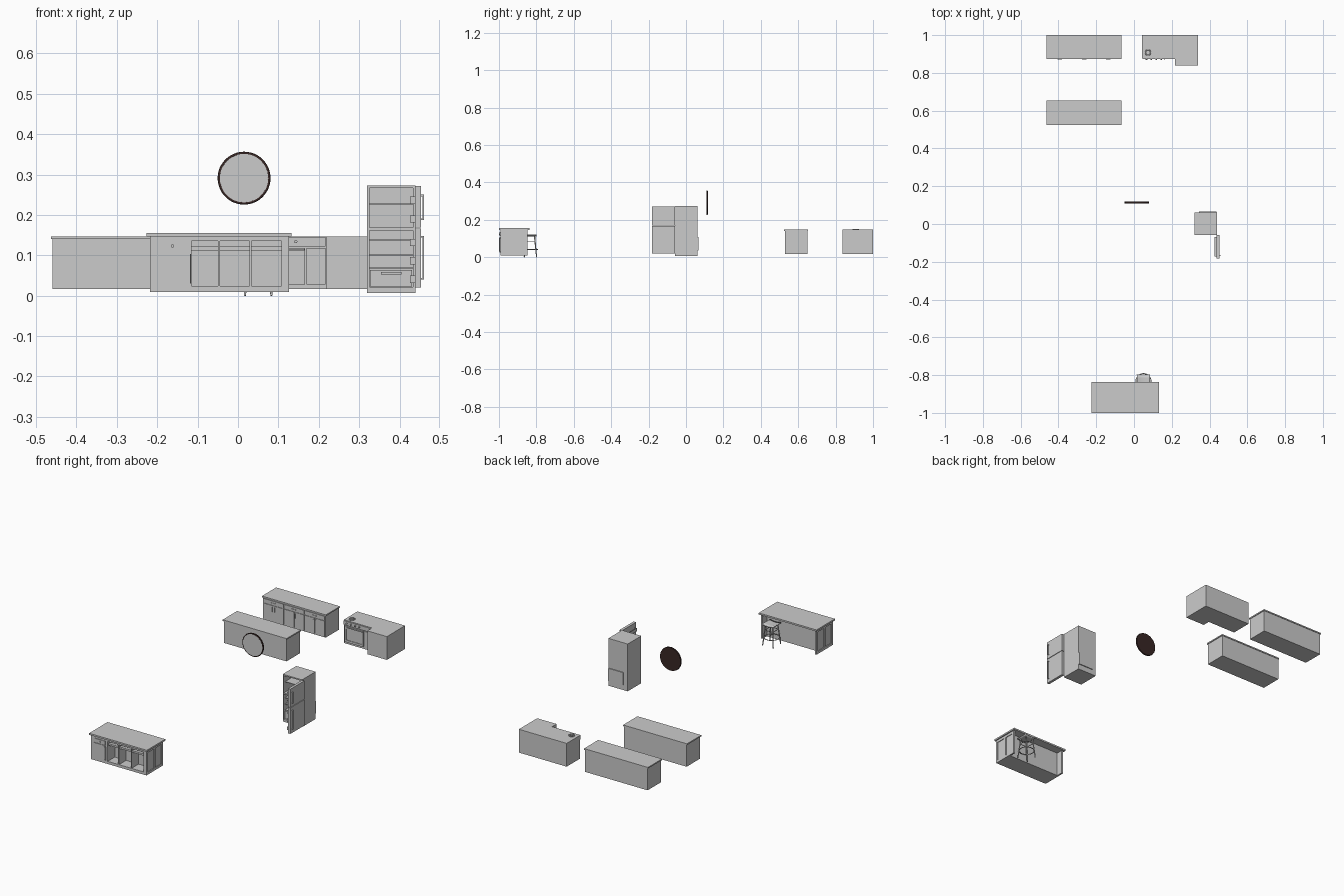
import bpy, bmesh, math
from mathutils import Vector, Matrix

if "Cube" in bpy.data.objects:
    bpy.data.objects.remove(bpy.data.objects["Cube"])


def finish(name, bm, mat=None, smooth=False):
    me = bpy.data.meshes.new(name)
    bm.to_mesh(me)
    bm.free()
    ob = bpy.data.objects.new(name, me)
    bpy.context.collection.objects.link(ob)
    if mat:
        me.materials.append(mat)
    if smooth:
        for p in me.polygons:
            p.use_smooth = len(p.vertices) == 4
    return ob


def boxes(name, *dims):
    """One object made of boxes given as x0, x1, y0, y1, z0, z1."""
    bm = bmesh.new()
    for x0, x1, y0, y1, z0, z1 in dims:
        m = Matrix.Translation(((x0 + x1) / 2, (y0 + y1) / 2, (z0 + z1) / 2))
        m = m @ Matrix.Diagonal((x1 - x0, y1 - y0, z1 - z0, 1))
        bmesh.ops.create_cube(bm, size=1, matrix=m)
    return finish(name, bm)


def rod(name, a, b, r, r2=None, seg=12, mat=None):
    a, b = Vector(a), Vector(b)
    d = b - a
    m = Matrix.Translation((a + b) / 2) @ d.to_track_quat('Z', 'Y').to_matrix().to_4x4()
    bm = bmesh.new()
    bmesh.ops.create_cone(bm, cap_ends=True, segments=seg, radius1=r,
                          radius2=r if r2 is None else r2, depth=d.length, matrix=m)
    return finish(name, bm, mat, True)


def ring(name, loc, r, tube, rot=(0, 0, 0), mat=None):
    bpy.ops.mesh.primitive_torus_add(location=loc, rotation=rot, major_radius=r,
                                     minor_radius=tube, major_segments=48, minor_segments=8)
    ob = bpy.context.object
    ob.name = name
    bpy.ops.object.shade_smooth()
    if mat:
        ob.data.materials.append(mat)
    return ob


def handle(name, x0, x1, y, z0, z1, out=0.006):
    """Bar standing off a face that looks toward -y, with two posts."""
    posts = []
    if x1 - x0 > z1 - z0:
        posts = [(x0, x0 + .003, y - out, y, z0, z1), (x1 - .003, x1, y - out, y, z0, z1)]
    else:
        posts = [(x0, x1, y - out, y, z0, z0 + .003), (x0, x1, y - out, y, z1 - .003, z1)]
    boxes(name, (x0, x1, y - out, y - out + .002, z0, z1), *posts)


brown = bpy.data.materials.new("dark_brown")
brown.diffuse_color = (0.04, 0.02, 0.018, 1)
brown.use_nodes = True
brown.node_tree.nodes["Principled BSDF"].inputs["Base Color"].default_value = brown.diffuse_color

# Two long wall counters
for name, y0, y1 in (("rear_counter", .874, 1.0), ("middle_counter", .525, .653)):
    boxes(name + "_top", (-.463, -.066, y0, y1, .140, .147))
    boxes(name + "_body", (-.459, -.070, y0 + .005, y1 - .003, .016, .140))

# Drawers and doors on the rear counter
for i in range(3):
    x0 = -.455 + i * .128
    xm = x0 + .0625
    boxes("counter_drawer", (x0, x0 + .125, .875, .880, .112, .136))
    handle("drawer_handle", xm - .012, xm + .012, .875, .123, .126, .004)
    for s in (0, 1):
        a = x0 + s * .0635
        boxes("counter_door", (a, a + .0615, .876, .880, .022, .109))
        h = xm + (.006 if s else -.009)
        handle("door_handle", h, h + .003, .876, .075, .102, .003)

# Oven unit with the deeper cabinet beside it
boxes("oven_body", (.042, .218, .880, 1.0, .016, .147))
boxes("deep_cabinet", (.218, .339, .838, 1.0, .016, .147))
boxes("oven_control_panel", (.044, .216, .874, .880, .122, .145))
boxes("oven_door", (.052, .166, .876, .880, .028, .118),
      (.052, .060, .873, .876, .028, .118), (.157, .166, .873, .876, .028, .118),
      (.060, .157, .873, .876, .028, .040), (.060, .157, .873, .876, .103, .118))
boxes("oven_side_door", (.170, .216, .875, .880, .028, .118))
handle("oven_handle", .068, .165, .874, .112, .115, .007)
for i in range(4):
    x = .065 + i * .026
    rod("oven_knob", (x, .868, .134), (x, .875, .134), .004)
ring("burner_ring", (.074, .908, .149), .014, .003)
rod("burner_cap", (.074, .908, .146), (.074, .908, .152), .006)

# Round wall mirror
rod("mirror_back", (.015, .118, .291), (.015, .111, .291), .064, seg=48, mat=brown)
rod("mirror_glass", (.015, .111, .291), (.015, .109, .291), .060, seg=48)
ring("mirror_frame", (.015, .112, .291), .062, .0035, (math.pi / 2, 0, 0), brown)

# Fridge shell, hollow toward the front
boxes("fridge_shell",
      (.319, .325, -.058, .062, .007, .273), (.433, .439, -.058, .062, .007, .273),
      (.325, .433, .054, .062, .007, .273), (.325, .433, -.058, .054, .266, .273),
      (.325, .433, -.058, .054, .007, .021), (.325, .433, -.058, .054, .162, .169))
boxes("fridge_rear_cover", (.345, .437, .062, .067, .037, .107))
boxes("fridge_shelf", *[(.325, .433, -.045, .054, z, z + .003) for z in (.225, .136, .100, .067)])
boxes("fridge_drawer", (.327, .431, -.050, .050, .023, .064))
handle("fridge_drawer_handle", .354, .405, -.050, .053, .059, .005)

# Open fridge doors, swung forward at the right
for name, z0, z1, h0, h1 in (("upper", .169, .271, .187, .250), ("lower", .020, .166, .040, .148)):
    boxes(name + "_fridge_door", (.438, .453, -.182, -.058, z0, z1))
    boxes(name + "_door_handle", (.457, .460, -.168, -.164, h0, h1),
          (.453, .457, -.168, -.164, h0, h0 + .004), (.453, .457, -.168, -.164, h1 - .004, h1))
    n = 2 if name == "upper" else 3
    for i in range(n):
        z = z0 + .012 + i * (z1 - z0 - .01) / n
        boxes("door_bin", (.426, .438, -.172, -.068, z, z + .003),
              (.426, .428, -.172, -.068, z + .003, z + .018),
              (.428, .438, -.172, -.170, z + .003, z + .018),
              (.428, .438, -.070, -.068, z + .003, z + .018))

# Island worktop and carcass with open bays at the front
F, B = -.993, -.885
boxes("island_top", (-.226, .133, -1.0, -.836, .146, .155))
boxes("island_carcass",
      (-.213, .121, B - .045, B, .009, .146), (-.213, .121, F, B - .045, .009, .024),
      (-.213, .121, F, B - .045, .135, .146), (-.213, -.115, F, B - .045, .024, .135),
      (-.050, -.045, F, B - .045, .024, .135), (.029, .033, F, B - .045, .024, .135),
      (.108, .121, F, B - .045, .024, .135), (-.115, .108, F + .006, B - .045, .112, .122))

# Island end panels with raised frames, reaching past the back wall
E = -.848
for name, a, b, s in (("left", -.214, -.208, -1), ("right", .117, .122, 1)):
    boxes("island_%s_end" % name, (a, b, F, E, .009, .146))
    x0, x1 = (a - .004, a) if s < 0 else (b, b + .004)
    mid = (F + E) / 2
    stiles = [(x0, x1, y, y + .012, .009, .146) for y in (F, mid - .006, E - .012)]
    rails = [(x0, x1, y0, y1, z, z + .014) for z in (.009, .132)
             for y0, y1 in ((F + .012, mid - .006), (mid + .006, E - .012))]
    boxes("island_%s_frame" % name, *stiles, *rails)

# Island front door, drawer and hardware
boxes("island_door", (-.199, -.130, F - .003, F, .025, .109))
boxes("island_drawer", (-.199, -.130, F - .003, F, .113, .134))
rod("island_knob", (-.162, F - .007, .123), (-.162, F - .002, .123), .004)
handle("island_door_handle", -.134, -.131, F - .002, .030, .103, .004)
handle("island_bay_handle", -.119, -.116, F, .030, .103, .004)

# Stool with splayed legs, footrest ring and saddle seat
cx, cy = .050, -.832
for sx in (-1, 1):
    for sy in (-1, 1):
        rod("stool_leg", (cx + sx * .033, cy + sy * .033, 0),
            (cx + sx * .022, cy + sy * .022, .116), .0028, .0035)
ring("stool_footrest", (cx, cy, .042), .040, .0022)
for s in (-1, 1):
    rod("stool_brace", (cx - .025, cy + s * .025, .085), (cx + .025, cy + s * .025, .085), .002)
    rod("stool_brace", (cx + s * .025, cy - .025, .085), (cx + s * .025, cy + .025, .085), .002)
bm = bmesh.new()
bmesh.ops.create_grid(bm, x_segments=10, y_segments=4, size=1,
                      matrix=Matrix.Translation((cx, cy, .114)) @ Matrix.Diagonal((.034, .034, 1, 1)))
for v in bm.verts:
    v.co.z += .005 * ((v.co.x - cx) / .034) ** 2
seat = finish("stool_seat", bm, None, True)
mod = seat.modifiers.new("thickness", 'SOLIDIFY')
mod.thickness = .006
mod.offset = 0
